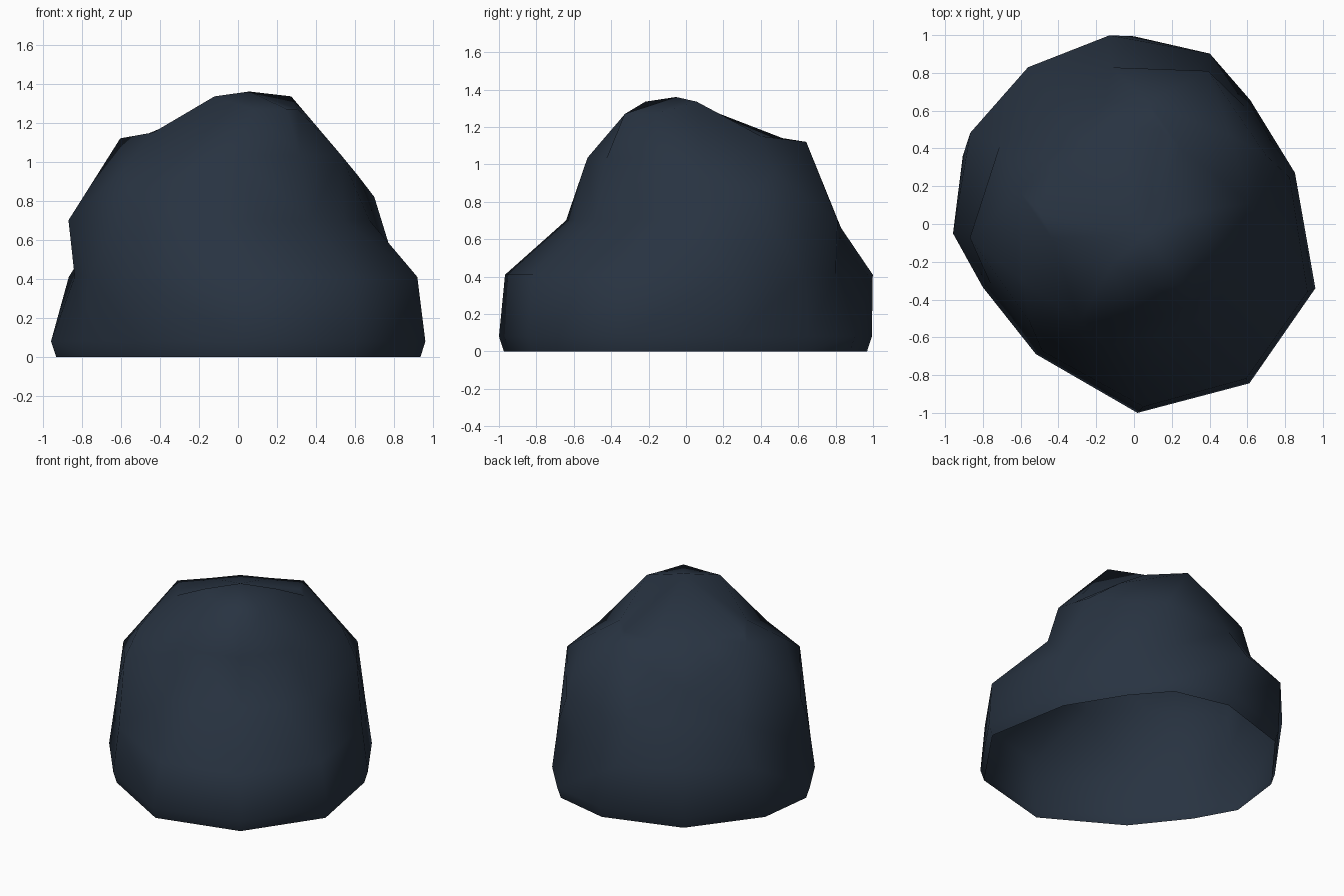
import bpy, bmesh, math

if "Cube" in bpy.data.objects:
    bpy.data.objects.remove(bpy.data.objects["Cube"])

# Rock: stacked rings, mirrored across a plane turned 35 degrees from the front.
# Half rings run front to back as (forward, sideways, height).
ANG = math.radians(35)
foot = [(1.03, 0), (.818, .575), (.255, .837), (-.197, .864), (-.52, .83), (-.826, .553), (-1.0, 0)]
rings = [
    [(u * .975, v * .972, 0) for u, v in foot],
    [(u, v, .08) for u, v in foot],
    [(1.0, 0, .41), (.81, .53, .41), (.26, .8, .41), (-.19, .82, .41), (-.48, .71, .41), (-.904, .45, .41), (-1.013, 0, .44)],
    [(.6, 0, .70), (.54, .26, .70), (.44, .49, .70), (.09, .765, .82), (-.45, .77, .70), (-.76, .36, .66), (-.81, 0, .67)],
    [(.52, 0, 1.03), (.41, .333, 1.035), (.25, .55, .93), (-.1, .67, .96), (-.494, .415, 1.12), (-.63, .22, 1.0), (-.75, 0, .9)],
    [(.4, 0, 1.27), (.3, .14, 1.27), (.098, .24, 1.335), (-.2, .415, 1.15), (-.34, .39, 1.13), (-.49, .2, 1.14), (-.494, 0, 1.16)],
]
# (ring, segment) quads whose diagonal is flipped
FLIP = {(3, 1), (3, 2), (3, 3), (3, 4), (4, 3)}


def place(u, v, z):
    c, s = math.cos(ANG), math.sin(ANG)
    return (.02 + s * u + c * v, -c * u + s * v, z)


bm = bmesh.new()
loops = []
for half in rings:
    full = half + [(u, -v, z) for u, v, z in half[-2:0:-1]]
    loops.append([bm.verts.new(place(*p)) for p in full])
n = len(loops[0])

# sides, split into triangles the same way on both halves
for r, (lo, hi) in enumerate(zip(loops, loops[1:])):
    for i in range(n):
        j = (i + 1) % n
        mirrored = i >= n // 2
        seg = n - 1 - i if mirrored else i
        a, b, c, d = lo[i], lo[j], hi[j], hi[i]
        if ((r, seg) in FLIP) != mirrored:
            tris = ((a, b, d), (b, c, d))
        else:
            tris = ((a, b, c), (a, c, d))
        for t in tris:
            bm.faces.new(t)
# peak; the underside is open
peak = bm.verts.new(place(.065, 0, 1.36))
for i in range(n):
    bm.faces.new((loops[-1][i], loops[-1][(i + 1) % n], peak))

for f in bm.faces:
    f.smooth = True

mesh = bpy.data.meshes.new("rock")
bm.to_mesh(mesh)
bm.free()
rock = bpy.data.objects.new("rock", mesh)
bpy.context.collection.objects.link(rock)

slate = bpy.data.materials.new("dark slate")
slate.diffuse_color = (.021, .033, .053, 1)
slate.use_nodes = True
slate.node_tree.nodes["Principled BSDF"].inputs["Base Color"].default_value = slate.diffuse_color
mesh.materials.append(slate)
